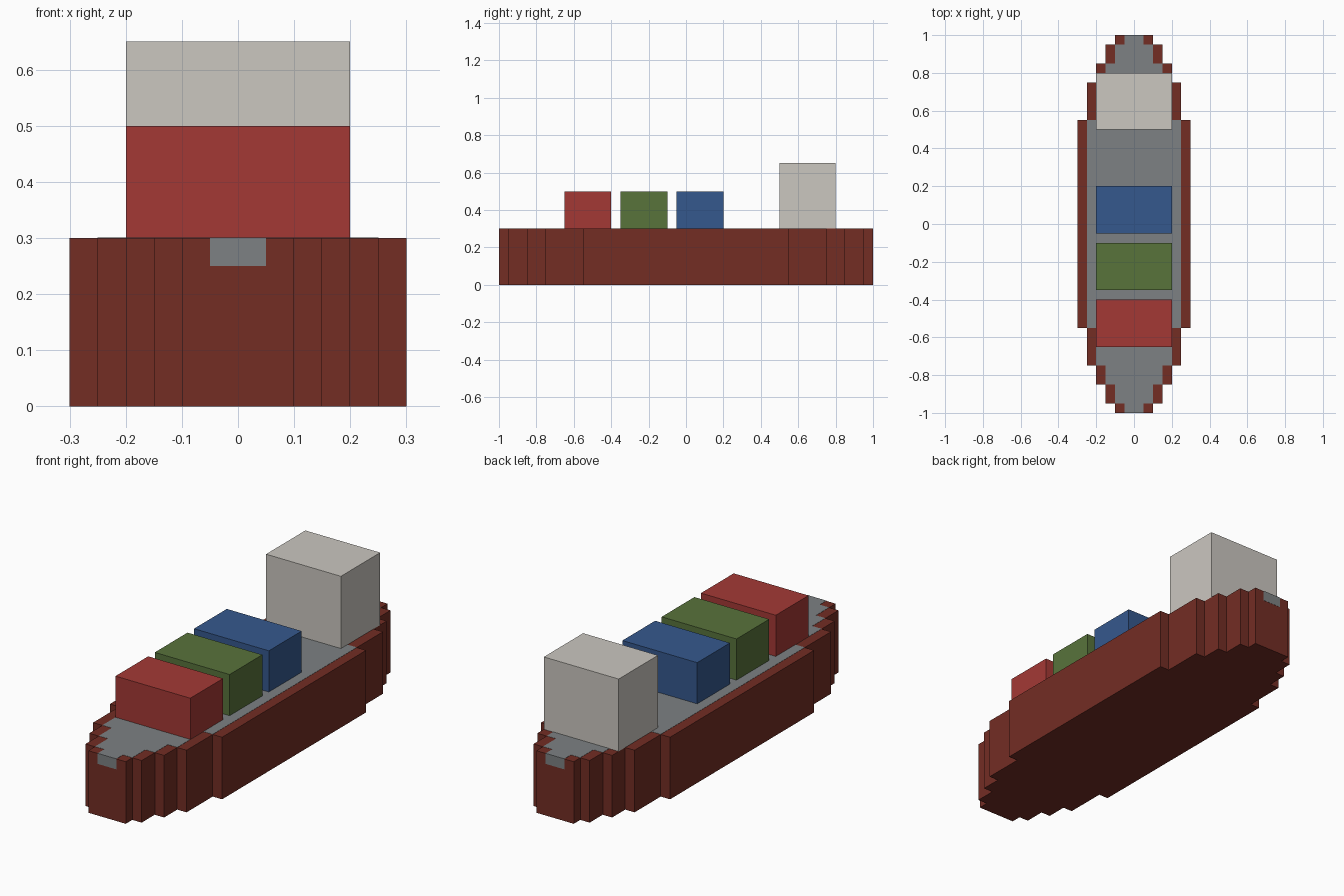
import bpy, bmesh

if "Cube" in bpy.data.objects:
    bpy.data.objects.remove(bpy.data.objects["Cube"])

def material(name, rgb):
    m = bpy.data.materials.new(name)
    lin = [((c / 255 + 0.055) / 1.055) ** 2.4 for c in rgb]
    m.diffuse_color = (*lin, 1)
    m.use_nodes = True
    m.node_tree.nodes["Principled BSDF"].inputs["Base Color"].default_value = m.diffuse_color
    return m

def prism(name, outline, z0, z1, mat):
    """Extrude a flat outline from z0 up to z1."""
    bm = bmesh.new()
    base = bm.faces.new([bm.verts.new((x, y, z0)) for x, y in outline])
    ext = bmesh.ops.extrude_face_region(bm, geom=[base], use_keep_orig=True)
    for v in ext["geom"]:
        if isinstance(v, bmesh.types.BMVert):
            v.co.z = z1
    bmesh.ops.recalc_face_normals(bm, faces=bm.faces)
    me = bpy.data.meshes.new(name)
    bm.to_mesh(me)
    bm.free()
    me.materials.append(mat)
    ob = bpy.data.objects.new(name, me)
    bpy.context.collection.objects.link(ob)
    return ob

def stepped(steps, inset=0.0, end=1.0):
    """Symmetric stepped boat outline from (half width, y reach) steps."""
    q, prev = [], None
    for w, y in steps:
        y = end if y == 1.0 else y
        if prev is not None:
            q.append((w - inset, prev))
        q.append((w - inset, y))
        prev = y
    upper = q + [(-x, y) for x, y in reversed(q)]
    return upper + [(-x, -y) for x, y in upper]

def rect(w, y0, y1):
    return [(-w, y0), (w, y0), (w, y1), (-w, y1)]

STEPS = [(0.30, 0.55), (0.25, 0.75), (0.20, 0.85), (0.15, 0.95), (0.10, 1.0)]

# Hull with stepped bow and stern
prism("hull", stepped(STEPS), 0, 0.3, material("hull brown", (115, 45, 36)))

# Deck inlay, showing on top and at both ends
prism("deck", stepped(STEPS, 0.05, 1.001), 0.25, 0.301,
      material("deck grey", (125, 129, 131)))

# Cargo containers
for color, rgb, y in [("red", (164, 57, 53), -0.65),
                      ("green", (88, 115, 59), -0.35),
                      ("blue", (53, 88, 141), -0.05)]:
    prism(color + "_container", rect(0.2, y, y + 0.25), 0.3, 0.5,
          material("container " + color, rgb))

# Bridge house at the stern
prism("bridge_house", rect(0.2, 0.5, 0.8), 0.3, 0.65,
      material("off white", (203, 199, 192)))
